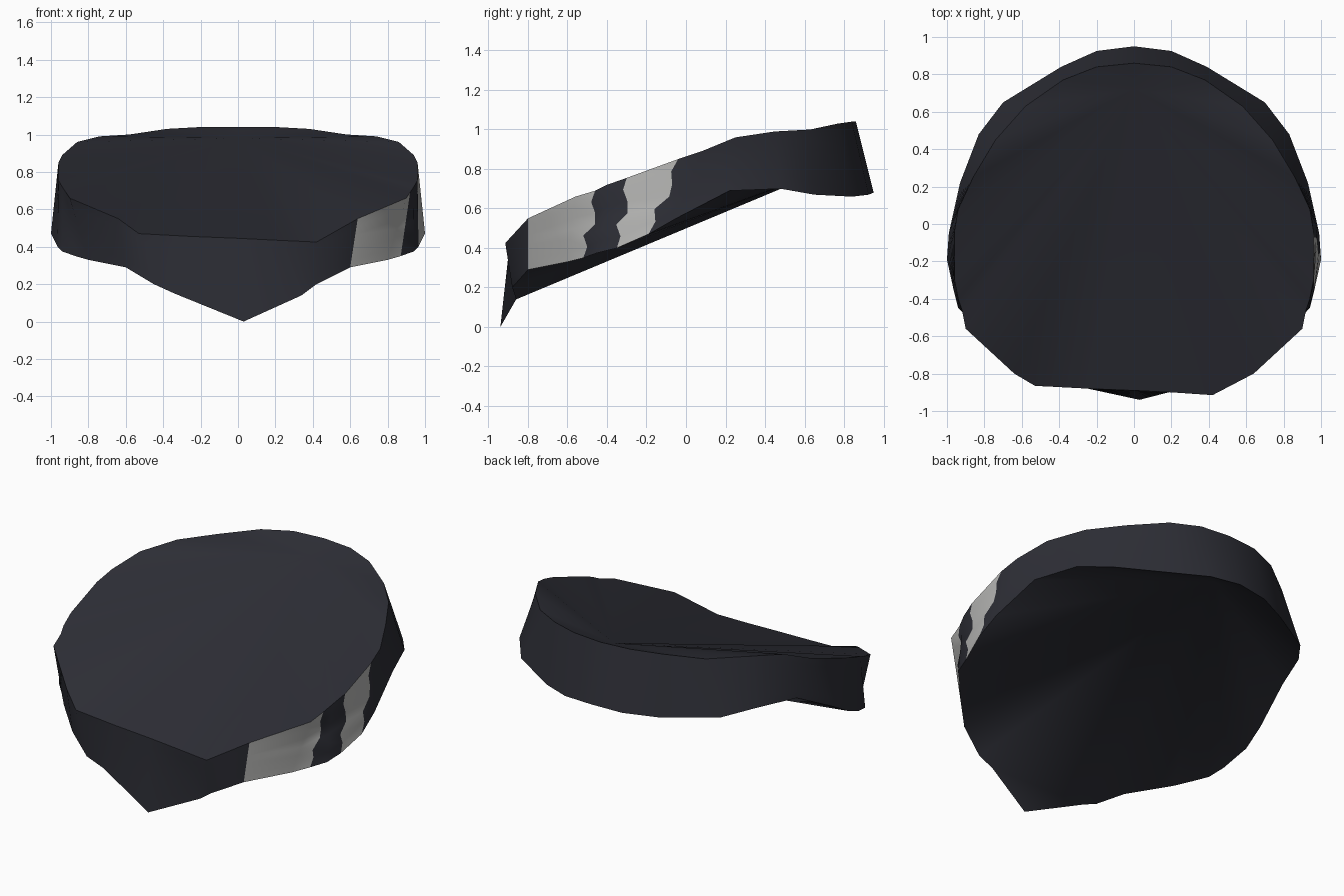
import bpy
import bmesh
from mathutils import Vector

default_cube = bpy.data.objects.get("Cube")
if default_cube:
    bpy.data.objects.remove(default_cube, do_unlink=True)


def make_material(name, colour):
    material = bpy.data.materials.new(name)
    material.use_nodes = True
    material.diffuse_color = colour
    for node in material.node_tree.nodes:
        if node.type == "BSDF_PRINCIPLED":
            node.inputs["Base Color"].default_value = colour
            node.inputs["Roughness"].default_value = 0.8
    return material


dark_cloth = make_material("dark_cloth", (0.026, 0.027, 0.036, 1))
pale_patch = make_material("pale_patch", (0.46, 0.46, 0.45, 1))

# Side outline of the band from back to front: lower edge point, upper edge point
side_outline = [
    ((0, .95, .68), (0, .86, 1.04)),
    ((.2, .925, .67), (.2, .84, 1.04)),
    ((.39, .84, .66), (.38, .77, 1.03)),
    ((.7, .65, .67), (.58, .63, 1)),
    ((.83, .48, .7), (.74, .45, .99)),
    ((.93, .22, .69), (.86, .25, .96)),
    ((.99, -.05, .55), (.94, .08, .89)),
    ((1, -.19, .47), (.96, -.04, .85)),
    ((.965, -.35, .4), (.96, -.3, .755)),
    ((.94, -.45, .375), (.94, -.4, .72)),
    ((.87, -.52, .35), (.92, -.46, .69)),
    ((.8, -.6, .33), (.9, -.56, .66)),
    ((.6, -.8, .29), (.64, -.8, .55)),
]
# Pointed front, slightly lopsided, from the left side to the right
front_outline = [
    ((.42, -.88, .2), (.42, -.915, .425)),
    ((.34, -.86, .14), (.2, -.9, .435)),
    ((.03, -.94, 0), (0, -.89, .445)),
    ((-.34, -.86, .15), (-.25, -.88, .455)),
    ((-.45, -.87, .2), (-.53, -.865, .47)),
]
PATCH_SPANS = (7, 10, 11)         # outline spans painted pale on the left side
RAGGED_EDGES = (7, 8, 10)         # outline columns with a torn paint edge
RAGGED_SHIFT = (0, .01, -.02, .03, .02, -.01, 0)
ROWS = len(RAGGED_SHIFT)


def mirrored(point):
    return (-point[0], point[1], point[2])


outline = side_outline + front_outline + [tuple(map(mirrored, pair))
                                          for pair in reversed(side_outline[1:])]
lower_edge = [Vector(pair[0]) for pair in outline]
upper_edge = [Vector(pair[1]) for pair in outline]


def finish(name, bm, materials):
    mesh = bpy.data.meshes.new(name)
    bm.to_mesh(mesh)
    bm.free()
    for material in materials:
        mesh.materials.append(material)
    obj = bpy.data.objects.new(name, mesh)
    bpy.context.collection.objects.link(obj)
    bpy.ops.object.select_all(action="DESELECT")
    obj.select_set(True)
    bpy.context.view_layer.objects.active = obj
    bpy.ops.object.shade_smooth_by_angle(angle=0.8)


# Outer band, with pale worn patches on its left side
bm = bmesh.new()
columns = []
for index, (low, high) in enumerate(zip(lower_edge, upper_edge)):
    column = []
    for row, shift in enumerate(RAGGED_SHIFT):
        point = low.lerp(high, row / (ROWS - 1))
        if index in RAGGED_EDGES:
            point.y += shift
        column.append(bm.verts.new(point))
    columns.append(column)
for index, column in enumerate(columns):
    following = columns[(index + 1) % len(columns)]
    for row in range(ROWS - 1):
        face = bm.faces.new((column[row], column[row + 1],
                             following[row + 1], following[row]))
        face.material_index = int(index in PATCH_SPANS)
finish("band", bm, [dark_cloth, pale_patch])


# Cloth sheets, each gathered to one point near the back
def add_fan(bm, gather_height, rim):
    gather = bm.verts.new((0, .72, gather_height))
    for index, vert in enumerate(rim):
        bm.faces.new((gather, rim[(index + 1) % len(rim)], vert))


bm = bmesh.new()
add_fan(bm, .98, [bm.verts.new(point) for point in upper_edge])
bmesh.ops.reverse_faces(bm, faces=bm.faces)
finish("upper_sheet", bm, [dark_cloth])

bm = bmesh.new()
tip_index = min(range(len(lower_edge)), key=lambda i: lower_edge[i].z)
rim = [bm.verts.new(point) for point in lower_edge]
tip = rim.pop(tip_index)
add_fan(bm, .8, rim)
# Small flap that closes the lower sheet against the pointed front
bm.faces.new((rim[tip_index - 1], rim[tip_index], tip))
finish("lower_sheet", bm, [dark_cloth])
